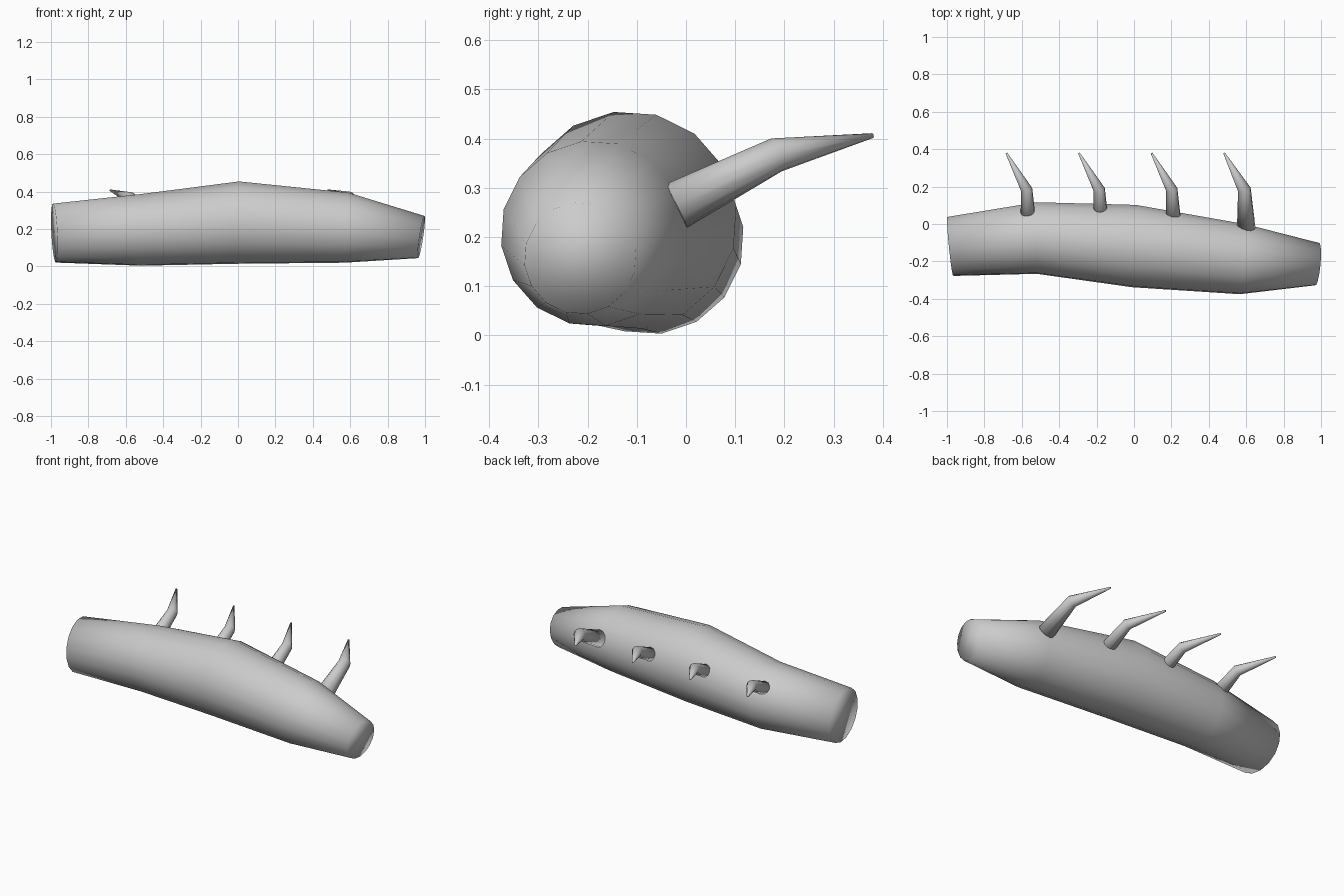
import bpy, bmesh, math
from mathutils import Vector

cube = bpy.data.objects.get("Cube")
if cube:
    bpy.data.objects.remove(cube, do_unlink=True)

grey = bpy.data.materials.new("plain grey")
grey.use_nodes = True
grey.diffuse_color = (0.6, 0.6, 0.6, 1)
grey.node_tree.nodes["Principled BSDF"].inputs["Base Color"].default_value = grey.diffuse_color


def loft(name, rings):
    """Skin a closed, smooth tube through a list of rings of points."""
    bm = bmesh.new()
    loops = [[bm.verts.new(p) for p in ring] for ring in rings]
    n = len(loops[0])
    for a, b in zip(loops, loops[1:]):
        for i in range(n):
            j = (i + 1) % n
            bm.faces.new((a[i], a[j], b[j], b[i]))
    bm.faces.new(loops[0])
    bm.faces.new(loops[-1])
    bmesh.ops.recalc_face_normals(bm, faces=bm.faces)
    for f in bm.faces:
        f.smooth = True
    mesh = bpy.data.meshes.new(name)
    bm.to_mesh(mesh)
    bm.free()
    mesh.materials.append(grey)
    obj = bpy.data.objects.new(name, mesh)
    bpy.context.collection.objects.link(obj)
    return obj


def body_ring(x, y, z, r, lean_y, lean_z, sides=16):
    """Upright ring across x, leaning along x with y and z."""
    pts = []
    for i in range(sides):
        a = math.tau * i / sides + math.radians(7.5)
        dy, dz = r * math.cos(a), r * math.sin(a)
        pts.append((x + lean_y * dy + lean_z * dz, y + dy, z + dz))
    return pts


def spine_ring(centre, axis, r, sides=12):
    """Ring around a centre, square to an axis."""
    axis = axis.normalized()
    u = axis.cross(Vector((0, 0, 1))).normalized()
    v = axis.cross(u)
    return [centre + r * (u * math.cos(math.tau * i / sides) + v * math.sin(math.tau * i / sides))
            for i in range(sides)]


# Bent, tapering log-shaped body
loft("body", [body_ring(*s) for s in (
    (-0.982, -0.12, 0.178, 0.159, -0.1, -0.05),
    (-0.52, -0.075, 0.195, 0.193, 0, 0),
    (0.0, -0.118, 0.234, 0.222, 0.04, 0.03),
    (0.58, -0.188, 0.207, 0.189, 0.07, 0.06),
    (0.98, -0.215, 0.157, 0.114, 0.09, 0.15),
)])

# Row of four kinked spines along the back
for k in range(4):
    x = 0.6 - 0.388 * k
    fat = 1.1 if k == 0 else 0.97
    base = Vector((x, -0.02, 0.263))
    knee = Vector((x - 0.01, 0.184, 0.367))
    tip = Vector((x - 0.118, 0.379, 0.406))
    lower, upper = knee - base, tip - knee
    loft(f"spine_{k + 1}", [
        spine_ring(base, lower, 0.045 * fat),
        spine_ring(knee, lower.normalized() + upper.normalized(), 0.032 * fat),
        spine_ring(tip, upper, 0.005),
    ])
